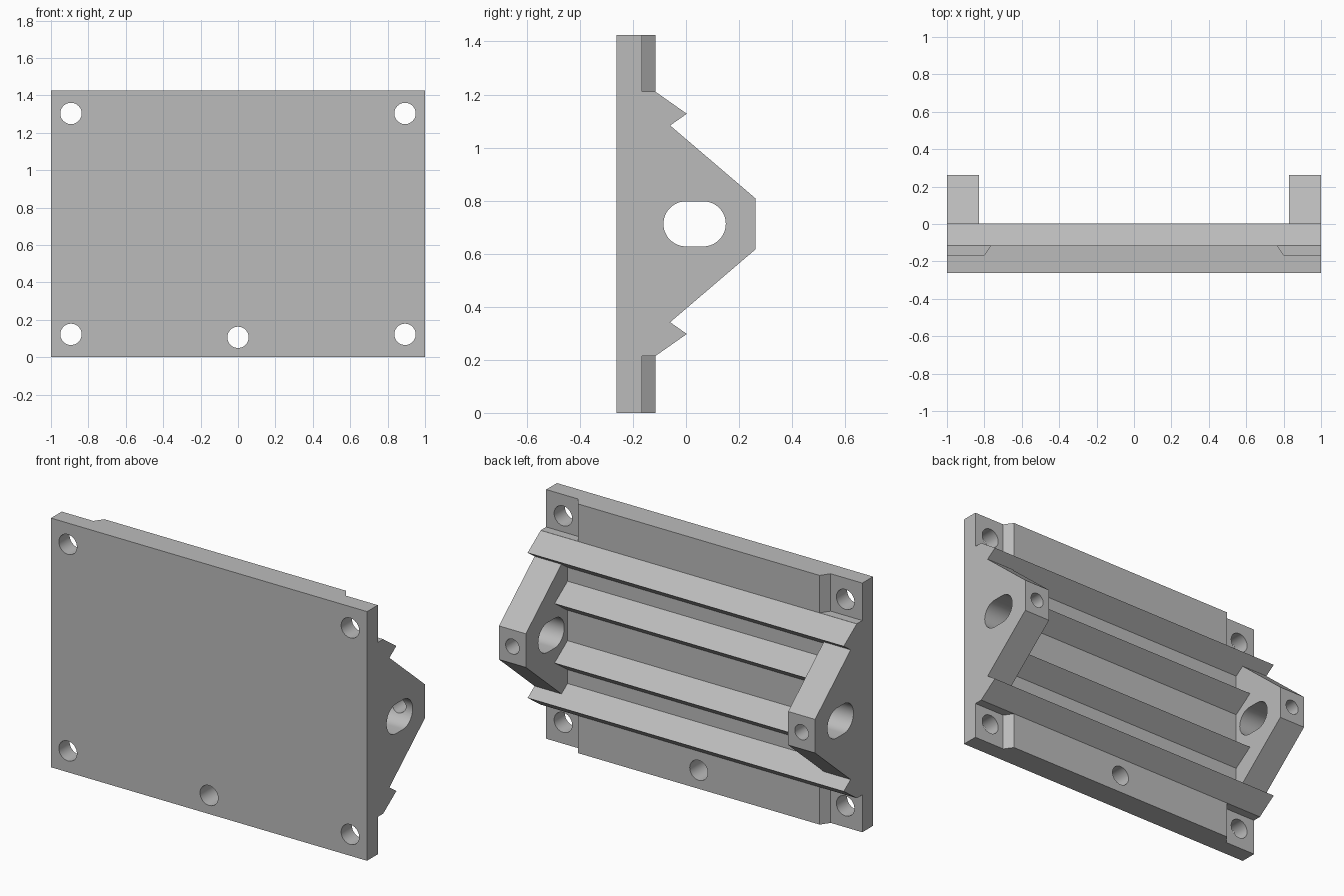
import bpy
import bmesh
import math
from mathutils import Matrix, Vector

cube = bpy.data.objects.get("Cube")
if cube:
    bpy.data.objects.remove(cube, do_unlink=True)

grey = bpy.data.materials.new("plain grey")
grey.use_nodes = True
grey.diffuse_color = (0.5, 0.5, 0.5, 1)
grey.node_tree.nodes["Principled BSDF"].inputs["Base Color"].default_value = (0.5, 0.5, 0.5, 1)

MID = 0.7125        # height of the symmetry plane
TOP = 2 * MID
FRONT, BACK, POCKET = -0.262, -0.115, -0.165
INNER, OUTER = 0.83, 1.0


def finish(bm, name):
    bmesh.ops.recalc_face_normals(bm, faces=bm.faces)
    mesh = bpy.data.meshes.new(name)
    bm.to_mesh(mesh)
    bm.free()
    mesh.materials.append(grey)
    obj = bpy.data.objects.new(name, mesh)
    bpy.context.collection.objects.link(obj)
    return obj


def extrude(name, points, depth):
    """Closed prism from a list of 3D points pushed along depth."""
    bm = bmesh.new()
    face = bm.faces.new([bm.verts.new(p) for p in points])
    out = bmesh.ops.extrude_face_region(bm, geom=[face])
    verts = [g for g in out["geom"] if isinstance(g, bmesh.types.BMVert)]
    bmesh.ops.translate(bm, verts=verts, vec=Vector(depth))
    return finish(bm, name)


def along_x(name, profile, x0, x1):
    return extrude(name, [(x0, y, z) for y, z in profile], (x1 - x0, 0, 0))


def rod_y(name, x, z, y0, y1, radius):
    bm = bmesh.new()
    place = Matrix.Translation((x, (y0 + y1) / 2, z)) @ Matrix.Rotation(math.pi / 2, 4, "X")
    bmesh.ops.create_cone(bm, cap_ends=True, segments=48, radius1=radius,
                          radius2=radius, depth=y1 - y0, matrix=place)
    return finish(bm, name)


def cut(obj, cutters):
    for cutter in cutters:
        cutter.hide_render = True
        mod = obj.modifiers.new("cut", "BOOLEAN")
        mod.operation = "DIFFERENCE"
        mod.solver = "EXACT"
        mod.object = cutter
        bpy.context.view_layer.objects.active = obj
        bpy.ops.object.modifier_apply(modifier=mod.name)
        bpy.data.objects.remove(cutter, do_unlink=True)


def smooth(obj):
    bpy.ops.object.select_all(action="DESELECT")
    obj.select_set(True)
    bpy.context.view_layer.objects.active = obj
    bpy.ops.object.shade_smooth_by_angle(angle=math.radians(25))


def tooth(z):
    """Triangular rail section, from low to high."""
    return [(BACK, z - 0.083), (0.003, z), (BACK, z + 0.083)]


# Back plate with the two full-length outer rails
profile = [(FRONT, 0), (BACK, 0), *tooth(MID - 0.415), *tooth(MID + 0.415),
           (BACK, TOP), (FRONT, TOP)]
plate = along_x("mounting_plate", profile, -OUTER, OUTER)

# Corner pockets with slanted inner walls
cutters = []
for side in (-1, 1):
    for z0, z1 in ((-0.1, 0.214), (TOP - 0.214, TOP + 0.1)):
        outline = [(0.80, POCKET), (0.765, BACK), (0.73, BACK + 0.05),
                   (1.1, BACK + 0.05), (1.1, POCKET)]
        cutters.append(extrude("pocket_cutter", [(side * x, y, z0) for x, y in outline],
                               (0, 0, z1 - z0)))

# Screw holes
for x, z in ((-0.893, 0.122), (0.893, 0.122), (-0.893, 1.303), (0.893, 1.303), (0, 0.106)):
    cutters.append(rod_y("screw_cutter", x, z, -0.4, 0, 0.057))
cut(plate, cutters)
smooth(plate)

# Short inner rails between the brackets
for name, offset in (("lower_inner_rail", -0.17), ("upper_inner_rail", 0.17)):
    along_x(name, tooth(MID + offset), -INNER, INNER)

# End brackets with an oval slot and a small screw hole into it
half = [(BACK, 0.332), (-0.06, 0.371), (0.262, 0.096)]
bracket_profile = [(y, MID + h) for y, h in half] + [(y, MID - h) for y, h in reversed(half)]
for side, name in ((1, "left_bracket"), (-1, "right_bracket")):
    bracket = along_x(name, bracket_profile, side * INNER, side * OUTER)
    slot = []
    for centre, start in ((0.065, -90), (0.0, 90)):
        for i in range(25):
            a = math.radians(start + i * 7.5)
            slot.append((centre + 0.085 * math.cos(a), MID + 0.085 * math.sin(a)))
    cut(bracket, [along_x("slot_cutter", slot, side * 0.7, side * 1.1),
                  rod_y("tip_cutter", side * 0.915, MID, 0.06, 0.4, 0.043)])
    smooth(bracket)
